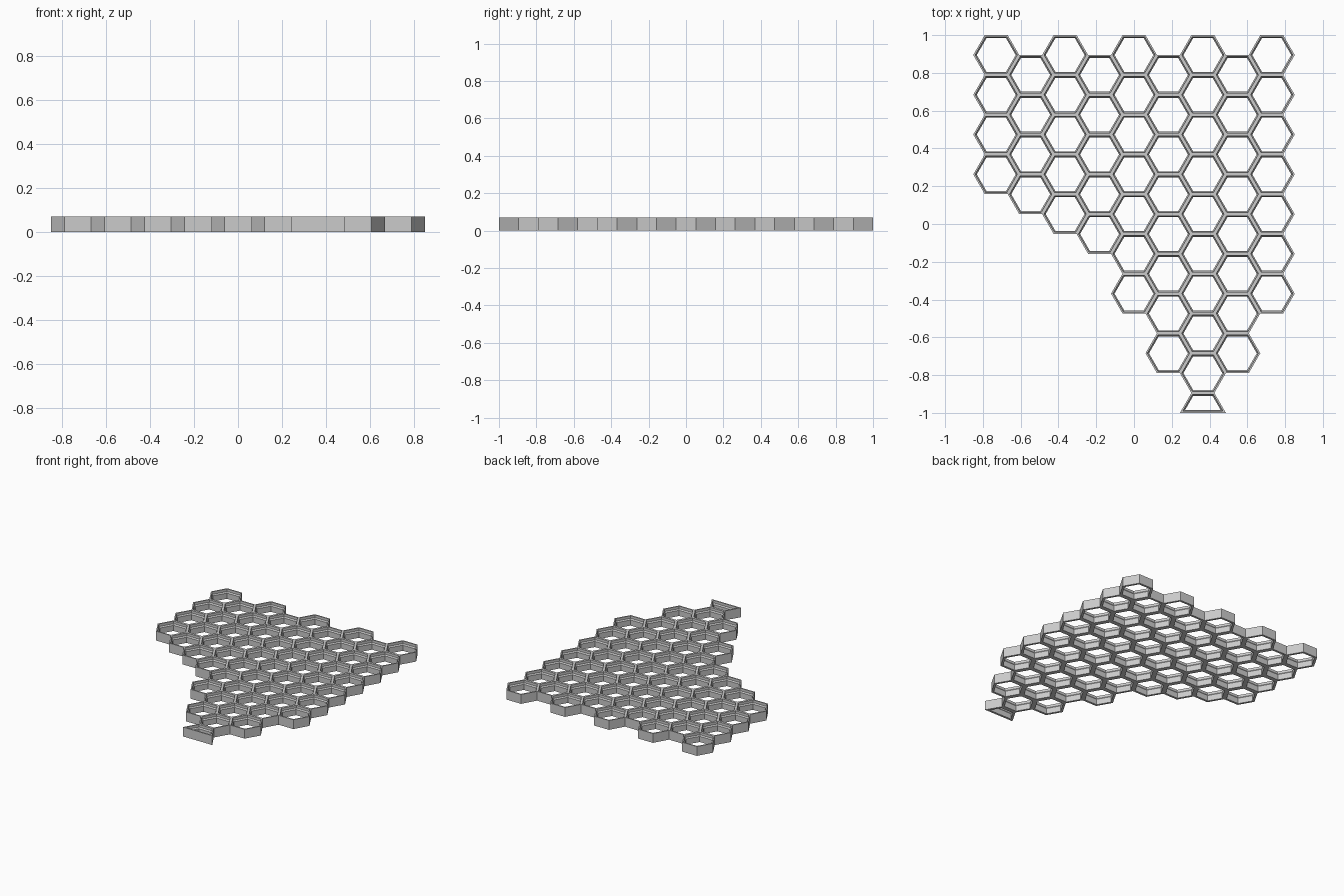
import bpy, bmesh, math
from mathutils import Vector

if "Cube" in bpy.data.objects:
    bpy.data.objects.remove(bpy.data.objects["Cube"])

PITCH = 2 / 9.5                    # flat-to-flat cell size
R = PITCH / math.sqrt(3)           # corner radius of a cell
HEIGHT = 0.07
COUNTS = [4, 4, 5, 5, 7, 8, 9, 8, 7]   # whole cells per column
# wall profile: (inset from cell border, height), thick foot then thin lip
PROFILE = [(0.0161, 0), (0.0161, 0.042), (0.009, 0.051), (0.009, HEIGHT)]


def outline(cx, cy, half=False):
    """Counter-clockwise corners of a cell, or of its upper half."""
    return [Vector((cx + R * math.cos(k * math.pi / 3), cy + R * math.sin(k * math.pi / 3)))
            for k in range(4 if half else 6)]


def inset(pts, d):
    """Move every side of a convex outline inwards by d."""
    result = []
    for i, p in enumerate(pts):
        a, b = (p - pts[i - 1]).normalized(), (pts((i + 1) % len(pts)) if callable(pts)
                                               else pts[(i + 1) % len(pts)]) - p
        b.normalize()
        n1, n2 = Vector((-a.y, a.x)), Vector((-b.y, b.x))
        result.append(p + (n1 + n2) * d / (1 + n1.dot(n2)))
    return result


# cell layout, columns hanging from a staggered top edge
cells = []
for c, count in enumerate(COUNTS):
    x = (c - 4) * 1.5 * R
    top = 1 - PITCH / 2 * (1 + c % 2)
    cells += [outline(x, top - r * PITCH) for r in range(count)]
cells.append(outline(3 * R, -1, half=True))    # half cell at the lowest tip


def side_key(p, q):
    m = (p + q) / 2
    return round(m.x * 500), round(m.y * 500)


sides = [side_key(pts[i - 1], pts[i]) for pts in cells for i in range(len(pts))]


def is_rim(p, q):
    kx, ky = side_key(p, q)
    return sum(abs(kx - a) < 3 and abs(ky - b) < 3 for a, b in sides) == 1


bm = bmesh.new()
for pts in cells:
    # closed run of rings: bottom border, inner profile, top border
    rings = [(0, 0)] + PROFILE + [(0, HEIGHT)]
    loops = [[bm.verts.new((p.x, p.y, z)) for p in inset(pts, d)] for d, z in rings]
    for i in range(len(pts)):
        for lo, hi in zip(loops, loops[1:]):
            bm.faces.new((lo[i], lo[i - 1], hi[i - 1], hi[i]))
        if is_rim(pts[i - 1], pts[i]):         # outside wall only on the rim
            lo, hi = loops[0], loops[-1]
            bm.faces.new((lo[i - 1], lo[i], hi[i], hi[i - 1]))
bmesh.ops.remove_doubles(bm, verts=bm.verts, dist=0.0005)
bmesh.ops.recalc_face_normals(bm, faces=bm.faces)

mesh = bpy.data.meshes.new("honeycomb_panel")
bm.to_mesh(mesh)
bm.free()
grey = bpy.data.materials.new("light_grey")
grey.diffuse_color = (0.6, 0.6, 0.6, 1)
grey.use_nodes = True
grey.node_tree.nodes["Principled BSDF"].inputs["Base Color"].default_value = grey.diffuse_color
mesh.materials.append(grey)
panel = bpy.data.objects.new("honeycomb_panel", mesh)
bpy.context.collection.objects.link(panel)
